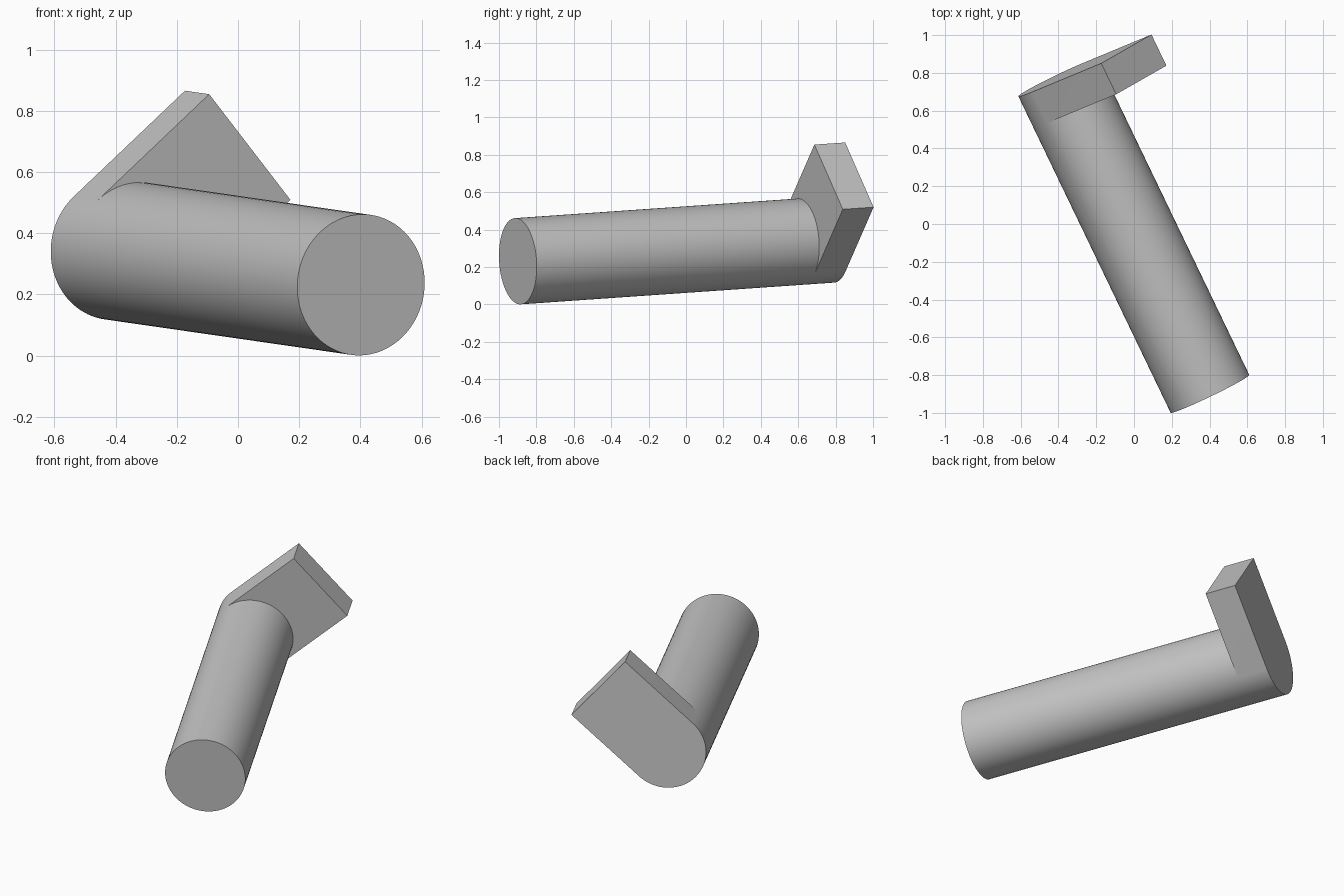
import bpy, bmesh, math
from mathutils import Vector, Matrix

cube = bpy.data.objects.get("Cube")
if cube:
    bpy.data.objects.remove(cube)

# Main dimensions
RADIUS = 0.231
TAB_THICK = 0.183
TAB_REACH = 0.524
SEGMENTS = 96
start = Vector((0.402, -0.899, 0.231))
end = Vector((-0.404, 0.776, 0.347))
tab_direction = Vector((0.365, 0.1475, 0.3455))

# Local frame: x along the tab, z along the shaft
axis = (end - start).normalized()
length = (end - start).length
u = (tab_direction - axis * tab_direction.dot(axis)).normalized()
v = axis.cross(u)
frame = Matrix((u, v, axis)).transposed().to_4x4()
frame.translation = start

grey = bpy.data.materials.new("plain_grey")
grey.use_nodes = True
colour = (0.55, 0.55, 0.55, 1)
grey.diffuse_color = colour
grey.node_tree.nodes["Principled BSDF"].inputs["Base Color"].default_value = colour

bm = bmesh.new()


def arc(z, count):
    """Points round the shaft, starting at +y and passing the outer side first."""
    step = 2 * math.pi / SEGMENTS
    return [bm.verts.new((-RADIUS * math.sin(i * step), RADIUS * math.cos(i * step), z))
            for i in range(count)]


def tab_corners(z):
    return [bm.verts.new((TAB_REACH, s * RADIUS, z)) for s in (-1, 1)]


def bridge(a, b):
    for i in range(len(a) - 1):
        bm.faces.new((a[i], a[i + 1], b[i + 1], b[i]))


half = SEGMENTS // 2
front = arc(0, SEGMENTS)
middle = arc(length - TAB_THICK, SEGMENTS)
inner = tab_corners(length - TAB_THICK)
back = arc(length, half + 1) + tab_corners(length)

# Shaft with its front cap
bm.faces.new(front)
bridge(front + front[:1], middle + middle[:1])

# Tab: rounded rim and straight sides, inner shoulder, back face
rim = middle[:half + 1] + inner
bridge(rim + rim[:1], back + back[:1])
bm.faces.new(middle[half:] + middle[:1] + inner[::-1])
bm.faces.new(back)

bmesh.ops.recalc_face_normals(bm, faces=bm.faces)
mesh = bpy.data.meshes.new("shaft_with_tab")
bm.to_mesh(mesh)
bm.free()
mesh.transform(frame)
mesh.materials.append(grey)
obj = bpy.data.objects.new("shaft_with_tab", mesh)
bpy.context.collection.objects.link(obj)

bpy.ops.object.select_all(action='DESELECT')
obj.select_set(True)
bpy.context.view_layer.objects.active = obj
bpy.ops.object.shade_smooth_by_angle(angle=math.radians(30))
